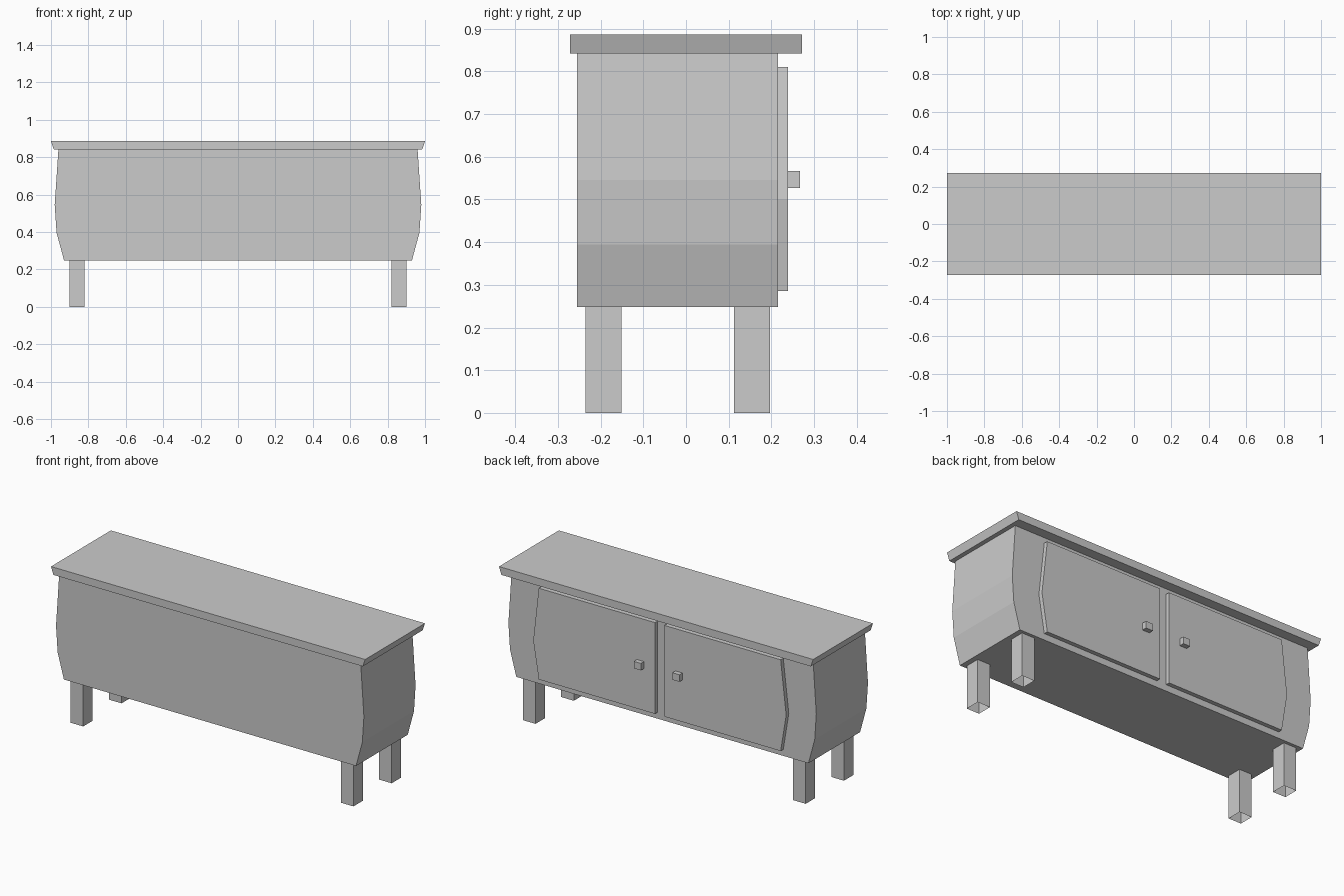
import bpy
import bmesh

default = bpy.data.objects.get("Cube")
if default:
    bpy.data.objects.remove(default, do_unlink=True)

grey = bpy.data.materials.new("plain grey")
grey.use_nodes = True
colour = (0.6, 0.6, 0.6, 1)
grey.diffuse_color = colour
grey.node_tree.nodes["Principled BSDF"].inputs["Base Color"].default_value = colour


def prism(name, outline, y0, y1, open_bottom=False):
    """Extrude an (x, z) outline from y0 to y1."""
    bm = bmesh.new()
    face = bm.faces.new([bm.verts.new((x, y0, z)) for x, z in outline])
    extruded = bmesh.ops.extrude_face_region(bm, geom=[face])["geom"]
    moved = [v for v in extruded if isinstance(v, bmesh.types.BMVert)]
    bmesh.ops.translate(bm, verts=moved, vec=(0, y1 - y0, 0))
    bmesh.ops.recalc_face_normals(bm, faces=bm.faces)
    if open_bottom:
        low = [f for f in bm.faces if f.normal.z < -0.9]
        bmesh.ops.delete(bm, geom=low, context='FACES_ONLY')
    mesh = bpy.data.meshes.new(name)
    bm.to_mesh(mesh)
    bm.free()
    mesh.materials.append(grey)
    obj = bpy.data.objects.new(name, mesh)
    bpy.context.collection.objects.link(obj)
    return obj


def mirrored(half):
    """Close a right-hand half outline with its reflection."""
    return half + [(-x, z) for x, z in reversed(half)]


def box(x0, x1, z0, z1):
    return [(x0, z0), (x1, z0), (x1, z1), (x0, z1)]


# Bulging cabinet body and overhanging top with bevelled ends
body = [(0.93, 0.248), (0.97, 0.395), (0.98, 0.545), (0.96, 0.842)]
prism("cabinet_body", mirrored(body), -0.255, 0.215)
prism("table_top", mirrored([(0.985, 0.842), (1.0, 0.886)]), -0.272, 0.272)

# Doors, knobs and hollow legs on both sides
door = [(0.03, 0.285), (0.77, 0.285), (0.805, 0.5), (0.77, 0.81), (0.03, 0.81)]
knob = box(0.1, 0.145, 0.527, 0.567)
leg = box(0.82, 0.9, 0, 0.248)
for side, s in (("left", 1), ("right", -1)):
    def flip(outline):
        return [(s * x, z) for x, z in outline]
    prism(f"{side}_door", flip(door), 0.215, 0.239)
    prism(f"{side}_knob", flip(knob), 0.239, 0.267)
    prism(f"{side}_front_leg", flip(leg), -0.236, -0.151, True)
    prism(f"{side}_back_leg", flip(leg), 0.112, 0.197, True)
